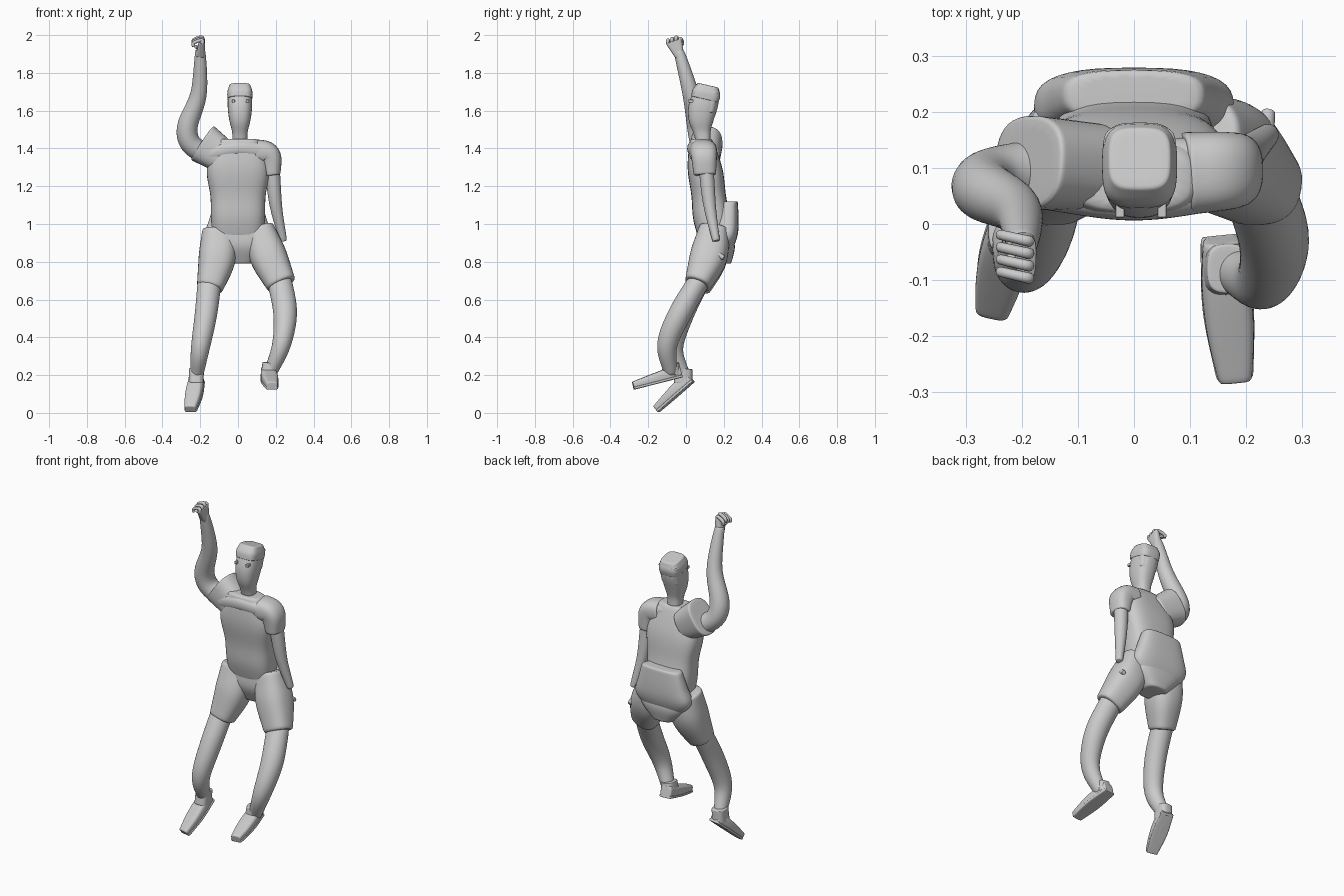
import bpy, bmesh, math
from mathutils import Vector

if "Cube" in bpy.data.objects:
    bpy.data.objects.remove(bpy.data.objects["Cube"])

grey = bpy.data.materials.new("plain grey")
grey.use_nodes = True
grey.diffuse_color = (.6, .6, .6, 1)
grey.node_tree.nodes["Principled BSDF"].inputs["Base Color"].default_value = grey.diffuse_color

across, depth, upward = Vector((1, 0, 0)), Vector((0, 1, 0)), Vector((0, 0, 1))


def spline(points, t):
    """Smooth curve through the points, with t running from start to end."""
    last = len(points) - 1
    i = min(int(t * last), last - 1)
    f = t * last - i
    p, q = points[i], points[i + 1]
    before = points[i - 1] if i else p * 2 - q
    after = points[i + 2] if i + 2 <= last else q * 2 - p
    start, end = (q - before) / 2, (after - p) / 2
    return p + start * f + (3 * (q - p) - 2 * start - end) * f**2 + (2 * (p - q) + start + end) * f**3


def loft(name, path, sizes, power=2, ref=depth, axis=None, sides=20, steps=12):
    """Skin rounded cross-sections along a path; sizes are (half width, half depth) or a radius."""
    path = [Vector(p) for p in path]
    sizes = [Vector((s, s)) if isinstance(s, float) else Vector(s) for s in sizes]
    bm = bmesh.new()

    def add_ring(t, scale):
        step = 1 / steps
        centre = spline(path, t)
        tangent = axis or (spline(path, min(t + step, 1)) - spline(path, max(t - step, 0))).normalized()
        w = (ref - tangent * ref.dot(tangent)).normalized()
        u = w.cross(tangent)
        size = spline(sizes, t) * scale
        row = []
        for k in range(sides):
            angle = math.tau * (k + .5) / sides
            c, s = math.cos(angle), math.sin(angle)
            c = math.copysign(abs(c) ** (2 / power), c)
            s = math.copysign(abs(s) ** (2 / power), s)
            row.append(bm.verts.new(centre + u * c * size.x + w * s * size.y))
        return row

    # Inset rings at both ends keep the rims crisp
    rings = [add_ring(0, .85)]
    rings += [add_ring(i / steps, 1) for i in range(steps + 1)]
    rings.append(add_ring(1, .85))
    for lower, upper in zip(rings, rings[1:]):
        for k in range(sides):
            j = (k + 1) % sides
            bm.faces.new((lower[k], lower[j], upper[j], upper[k]))
    bm.faces.new(rings[0])
    bm.faces.new(rings[-1])
    bmesh.ops.recalc_face_normals(bm, faces=bm.faces)
    for face in bm.faces:
        face.smooth = True
    mesh = bpy.data.meshes.new(name)
    bm.to_mesh(mesh)
    bm.free()
    mesh.materials.append(grey)
    obj = bpy.data.objects.new(name, mesh)
    bpy.context.collection.objects.link(obj)
    modifier = obj.modifiers.new("smooth", "SUBSURF")
    modifier.levels = modifier.render_levels = 1


# Shirt: body, shoulder yoke, hanging left sleeve, raised right sleeve
loft("shirt_body", [(0, .15, .92), (0, .12, 1.15), (0, .08, 1.45)],
     [(.135, .085), (.145, .1), (.147, .092), (.168, .094), (.11, .06)], power=3, axis=upward)
loft("shirt_shoulders", [(-.16, .09, 1.37), (0, .08, 1.4), (.16, .09, 1.38)],
     [(.05, .065), (.05, .075), (.05, .065)], power=2.5)
loft("left_sleeve", [(.09, .09, 1.385), (.165, .095, 1.365), (.182, .1, 1.26)],
     [(.065, .075), (.062, .07), (.044, .06)], power=2.6)
loft("right_sleeve", [(-.07, .1, 1.35), (-.19, .11, 1.43)],
     [(.09, .08), (.11, .085)], power=2.6)

# Shorts: pelvis, legs and the high back that stands away from the shirt
loft("shorts_pelvis", [(.01, .17, .79), (0, .15, .97)],
     [(.07, .07), (.16, .1), (.175, .09)], power=3, axis=upward)
loft("left_shorts_leg", [(.11, .15, .98), (.16, .12, .83), (.23, .06, .68)],
     [(.08, .08), (.1, .1), (.08, .07)], power=2.5)
loft("right_shorts_leg", [(-.1, .15, .97), (-.11, .12, .82), (-.15, .06, .66)],
     [(.09, .08), (.1, .1), (.07, .07)], power=2.5)
loft("shorts_back", [(0, .18, .83), (0, .215, .97), (0, .23, 1.12)],
     [(.1, .05), (.18, .065), (.155, .058), (.125, .045)], power=3, axis=upward)
loft("left_pocket_hand", [(.23, .15, .85), (.24, .2, .82)], [.02, .012], ref=upward)

# Head, hair and eyes
loft("head_and_neck", [(.01, .09, 1.44), (.01, .08, 1.55), (.01, .11, 1.72)],
     [.04, (.042, .048), (.057, .067), (.066, .08), (.06, .065)], power=2.5, axis=upward)
loft("hair_cap", [(.01, .1, 1.66), (.01, .117, 1.735)],
     [(.066, .075), (.067, .075), (.055, .056)], power=3.5)
loft("hair_back", [(.01, .12, 1.59), (.01, .14, 1.7)], [(.058, .034), (.066, .04)], power=3, axis=upward)
for side, x in (("left", .05), ("right", -.025)):
    loft(side + "_eye", [(x, .04, 1.65), (x, .012, 1.65)], [.008, .008], power=6, ref=upward)

# Arms
loft("left_arm", [(.18, .105, 1.32), (.2, .125, 1.1), (.24, .16, .91)], [.04, .037, .029, .02])
loft("right_arm", [(-.15, .1, 1.36), (-.25, .08, 1.42), (-.27, .06, 1.52), (-.21, .03, 1.67),
                   (-.2, -.01, 1.82), (-.2, -.04, 1.92)], [.055, .058, .042, .027])

# Raised fist: palm, four curled fingers and a thumb
loft("right_palm", [(-.2, -.035, 1.89), (-.19, -.065, 1.97)], [(.025, .025), (.016, .045)], power=3)
for i, finger in enumerate(("index", "middle", "ring", "little")):
    knuckle = Vector((-.19, -.03 - .022 * i, 1.99 - .008 * abs(i - 1)))
    tip = knuckle - across * .045 - upward * .015 + depth * .01
    loft("right_" + finger + "_finger",
         [knuckle - upward * .02, knuckle, tip, tip - upward * .02], [.011, .009], sides=10)
loft("right_thumb", [(-.19, -.03, 1.92), (-.225, -.07, 1.94)], [.012, .01], ref=upward, sides=10)

# Legs
loft("left_leg", [(.22, .07, .7), (.25, -.03, .53), (.23, -.1, .36), (.17, -.08, .21)],
     [(.066, .058), (.064, .062), (.05, .055), (.035, .036)])
loft("right_leg", [(-.15, .07, .7), (-.17, -.02, .52), (-.2, -.07, .34), (-.22, -.01, .19)],
     [(.064, .058), (.06, .062), (.05, .055), (.034, .036)])

# Shoes: wedge body, flat sole and ankle collar, placed from heel, toe and ankle
shoes = {
    "left": ((.155, -.02, .19), (.18, -.275, .125), (.17, -.08, .265)),
    "right": ((-.21, .04, .165), (-.25, -.145, .005), (-.22, -.01, .235)),
}
for side, spots in shoes.items():
    heel, toe, ankle = (Vector(spot) for spot in spots)
    along = (toe - heel).normalized()
    lift = (upward - along * along.z).normalized()
    loft(side + "_shoe", [heel + lift * .035, toe + lift * .021],
         [(.034, .035), (.044, .033), (.042, .027), (.03, .02)], power=3.5, ref=upward, axis=along)
    loft(side + "_sole", [heel + lift * .006, toe + lift * .006],
         [(.037, .008), (.046, .008), (.033, .008)], power=5, ref=upward, axis=along)
    loft(side + "_shoe_collar", [heel.lerp(toe, .2) + lift * .03, ankle], [(.04, .05), (.04, .044)], power=3)
